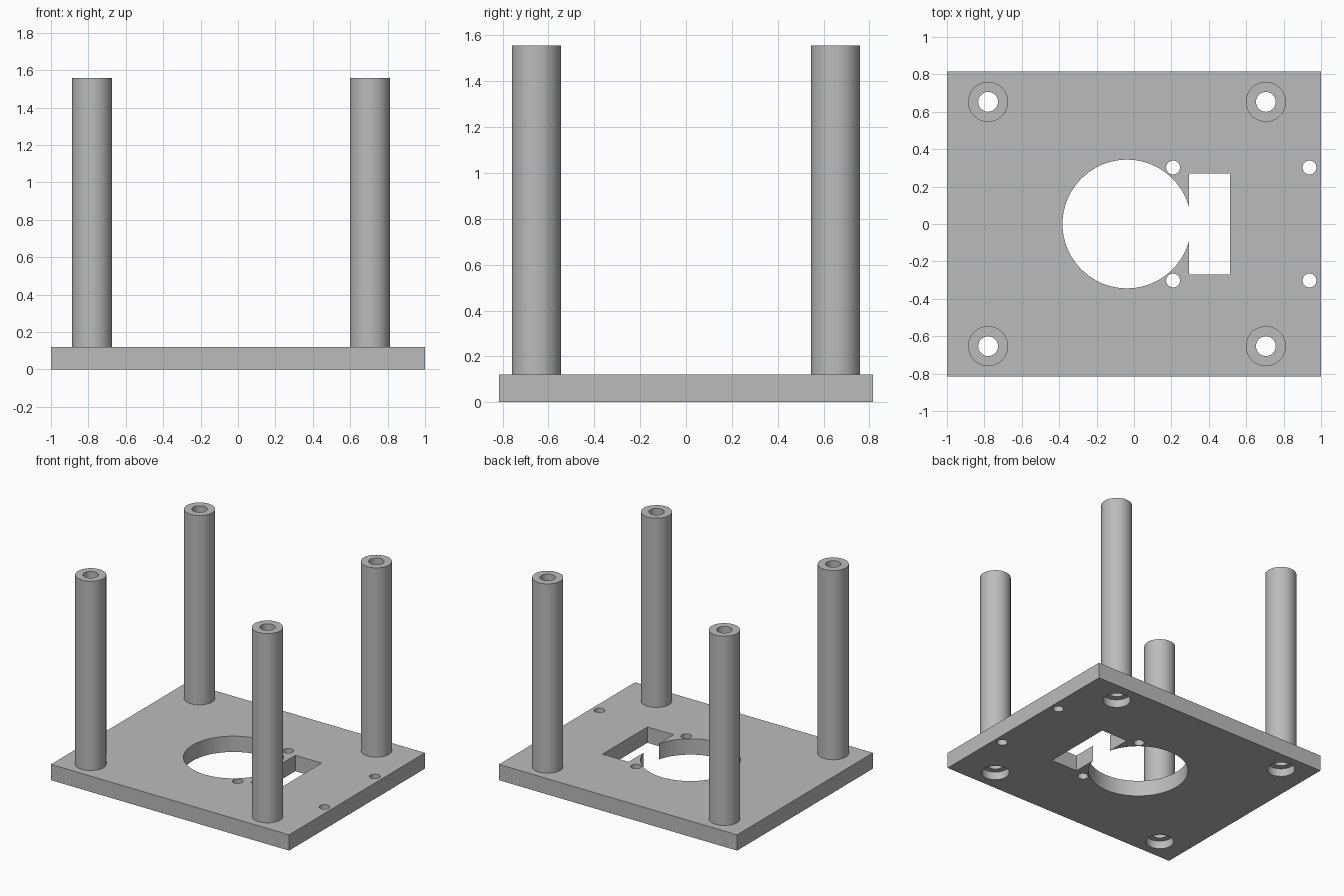
import bpy, bmesh, math

if "Cube" in bpy.data.objects:
    bpy.data.objects.remove(bpy.data.objects["Cube"], do_unlink=True)

THICK, TOP = 0.12, 1.557
POST_R, BORE_R = 0.107, 0.053
SINK_R, SINK_DEPTH = 0.096, 0.06
POSTS = [(x, y) for x in (-0.78, 0.705) for y in (-0.653, 0.653)]
SCREWS = [(x, y) for x in (0.209, 0.938) for y in (-0.302, 0.302)]

grey = bpy.data.materials.new("plain_grey")
grey.use_nodes = True
colour = (0.5, 0.5, 0.5, 1)
grey.diffuse_color = colour
grey.node_tree.nodes["Principled BSDF"].inputs["Base Color"].default_value = colour


def finish(obj, name):
    obj.name = obj.data.name = name
    obj.data.materials.clear()
    obj.data.materials.append(grey)
    return obj


def smooth(obj):
    bpy.ops.object.select_all(action='DESELECT')
    obj.select_set(True)
    bpy.context.view_layer.objects.active = obj
    bpy.ops.object.shade_smooth_by_angle(angle=math.radians(30))


def box(x0, x1, half_y, z0, z1):
    bpy.ops.mesh.primitive_cube_add(size=1, location=((x0 + x1) / 2, 0, (z0 + z1) / 2))
    obj = bpy.context.object
    obj.scale = (x1 - x0, 2 * half_y, z1 - z0)
    bpy.ops.object.transform_apply(location=True, rotation=False, scale=True)
    return obj


def cylinder(x, y, r, z0, z1, sides=48):
    bpy.ops.mesh.primitive_cylinder_add(vertices=sides, radius=r, depth=z1 - z0,
                                        location=(x, y, (z0 + z1) / 2))
    return bpy.context.object


def cut(target, cutter):
    mod = target.modifiers.new("cut", 'BOOLEAN')
    mod.operation, mod.solver, mod.object = 'DIFFERENCE', 'EXACT', cutter
    cutter.hide_render = True
    bpy.context.view_layer.objects.active = target
    bpy.ops.object.modifier_apply(modifier=mod.name)
    bpy.data.objects.remove(cutter, do_unlink=True)


# Base plate with its openings
plate = finish(box(-1, 1, 0.815, 0, THICK), "base_plate")
cut(plate, cylinder(-0.038, 0, 0.344, -0.1, 0.3, 96))
cut(plate, box(0.293, 0.513, 0.27, -0.1, 0.3))
for x, y in SCREWS:
    cut(plate, cylinder(x, y, 0.037, -0.1, 0.3, 32))

# Bores under the posts, with a wider recess from below
for x, y in POSTS:
    cut(plate, cylinder(x, y, BORE_R, -0.1, 0.3))
    cut(plate, cylinder(x, y, SINK_R, -0.1, SINK_DEPTH))
smooth(plate)


# Hollow posts, each a spun wall profile
def post(name, x, y):
    bm = bmesh.new()
    profile = [(POST_R, THICK), (POST_R, TOP), (BORE_R, TOP), (BORE_R, THICK)]
    verts = [bm.verts.new((r, 0, z)) for r, z in profile]
    edges = [bm.edges.new(pair) for pair in zip(verts, verts[1:])]
    bmesh.ops.spin(bm, geom=verts + edges, cent=(0, 0, 0), axis=(0, 0, 1),
                   angle=math.tau, steps=48)
    bmesh.ops.remove_doubles(bm, verts=bm.verts, dist=0.0001)
    bmesh.ops.recalc_face_normals(bm, faces=bm.faces)
    # The outer wall must face away from the axis
    wall = max(bm.faces, key=lambda f: f.calc_center_median().xy.length)
    if wall.normal.dot(wall.calc_center_median() * 1) < 0 and abs(wall.normal.z) < 0.5:
        bmesh.ops.reverse_faces(bm, faces=bm.faces)
    mesh = bpy.data.meshes.new(name)
    bm.to_mesh(mesh)
    bm.free()
    obj = bpy.data.objects.new(name, mesh)
    obj.location = (x, y, 0)
    bpy.context.collection.objects.link(obj)
    smooth(finish(obj, name))


for x, y in POSTS:
    depth = "front" if y < 0 else "back"
    side = "left" if x > 0 else "right"
    post(f"{depth}_{side}_post", x, y)
